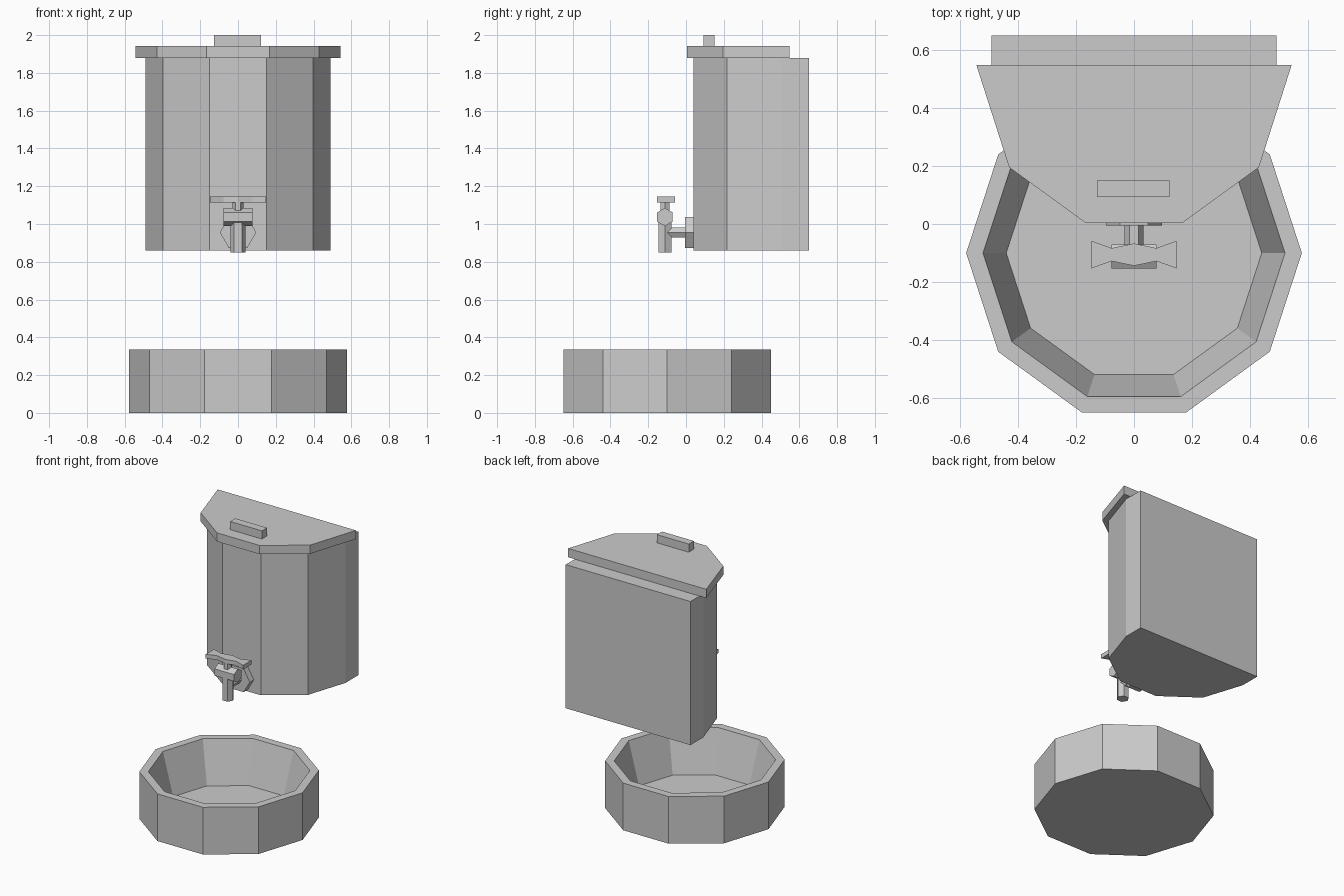
import bpy
import bmesh
from math import cos, sin, pi, radians
from mathutils import Matrix

cube = bpy.data.objects.get("Cube")
if cube:
    bpy.data.objects.remove(cube, do_unlink=True)

grey = bpy.data.materials.new("light grey")
grey.use_nodes = True
GREY = (0.6, 0.6, 0.6, 1)
grey.diffuse_color = GREY
grey.node_tree.nodes["Principled BSDF"].inputs["Base Color"].default_value = GREY


def finish(name, bm):
    bmesh.ops.recalc_face_normals(bm, faces=bm.faces)
    mesh = bpy.data.meshes.new(name)
    bm.to_mesh(mesh)
    bm.free()
    mesh.materials.append(grey)
    obj = bpy.data.objects.new(name, mesh)
    bpy.context.collection.objects.link(obj)
    return obj


def slab(name, outline, z0, z1):
    """Extrude a plan outline from z0 to z1."""
    bm = bmesh.new()
    face = bm.faces.new([bm.verts.new((x, y, z0)) for x, y in outline])
    top = bmesh.ops.extrude_face_region(bm, geom=[face])["geom"]
    verts = [v for v in top if isinstance(v, bmesh.types.BMVert)]
    bmesh.ops.translate(bm, verts=verts, vec=(0, 0, z1 - z0))
    return finish(name, bm)


def mirrored(half):
    """Complete an outline given its +x half."""
    return half + [(-x, y) for x, y in reversed(half) if x > 0]


def prism(name, axis, radius, length, centre, spin=0):
    """Hexagonal bar along one axis."""
    turn = {"x": Matrix.Rotation(pi / 2, 4, "Y"),
            "y": Matrix.Rotation(pi / 2, 4, "X"),
            "z": Matrix.Identity(4)}[axis]
    place = Matrix.Translation(centre) @ turn @ Matrix.Rotation(radians(spin), 4, "Z")
    bm = bmesh.new()
    bmesh.ops.create_cone(bm, cap_ends=True, segments=6, radius1=radius,
                          radius2=radius, depth=length, matrix=place)
    # Put a corner on the local x axis whatever the primitive's start angle
    return finish(name, bm)


# Ten-sided basin: outer wall, rim, sloping inside and floor
SIDES = 10
bm = bmesh.new()
rings = []
for radius, z in [(0.578, 0), (0.578, 0.335), (0.52, 0.335), (0.44, 0.035)]:
    rings.append([bm.verts.new((radius * cos(2 * pi * i / SIDES),
                                radius * sin(2 * pi * i / SIDES) - 0.1, z))
                  for i in range(SIDES)])
for low, high in zip(rings, rings[1:]):
    for i in range(SIDES):
        j = (i + 1) % SIDES
        bm.faces.new((low[i], low[j], high[j], high[i]))
bm.faces.new(rings[0])
bm.faces.new(rings[-1])
finish("basin", bm)

# Wall tank with a flat back
slab("tank", mirrored([(0.151, 0.04), (0.396, 0.218), (0.49, 0.506), (0.49, 0.65)]),
     0.86, 1.88)

# Lid and its grip
slab("lid", mirrored([(0.167, 0.004), (0.43, 0.195), (0.543, 0.548)]), 1.88, 1.942)
slab("lid_grip", [(-0.127, 0.093), (0.123, 0.093), (0.123, 0.15), (-0.127, 0.15)],
     1.942, 2.0)

# Tap: wall flange, pipe, spout, valve body, stem and handle
TAP_Y = -0.112
prism("tap_flange", "y", 0.096, 0.05, (0, 0.02, 0.955), 30)
prism("tap_pipe", "y", 0.032, 0.11, (0, -0.045, 0.955), 30)
prism("tap_spout", "z", 0.04, 0.16, (0, TAP_Y, 0.93), 30)
prism("tap_body", "x", 0.048, 0.154, (0, TAP_Y, 1.037), 30)
prism("tap_stem", "z", 0.028, 0.05, (0, TAP_Y, 1.095), 30)
slab("tap_handle", mirrored([(0, -0.144), (0.077, -0.128), (0.147, -0.153),
                             (0.147, -0.058), (0.077, -0.083), (0, -0.067)]),
     1.115, 1.145)
